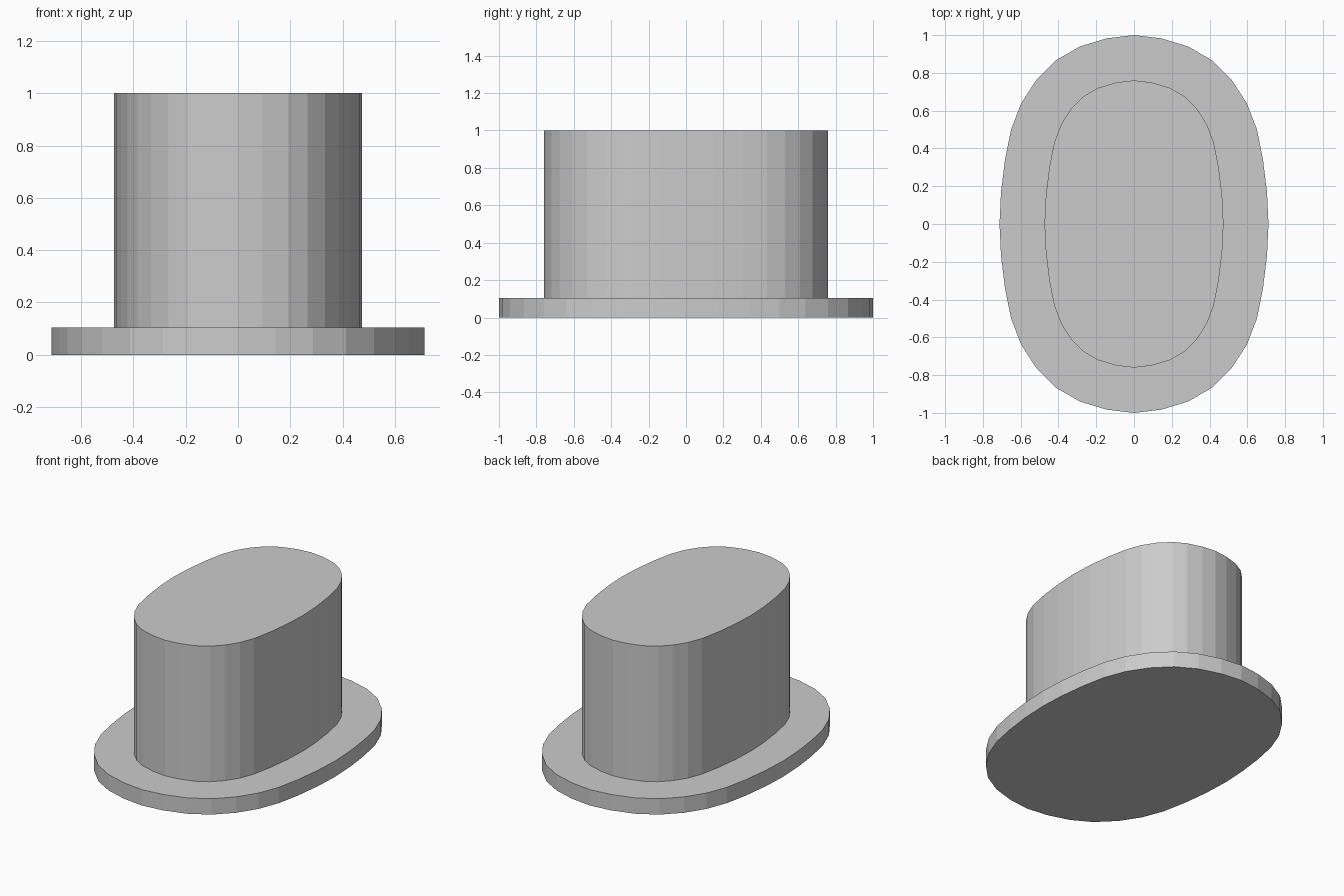
import bpy, bmesh
from mathutils import Vector

if "Cube" in bpy.data.objects:
    bpy.data.objects.remove(bpy.data.objects["Cube"])

# Quarter outline of the oval brim, mirrored to the full loop
QUARTER = [(0.712, 0), (0.704, 0.17), (0.683, 0.34), (0.651, 0.5), (0.598, 0.638),
           (0.519, 0.76), (0.413, 0.867), (0.286, 0.94), (0.143, 0.983), (0, 1)]
BRIM_TOP, CROWN_TOP, BRIM_WIDTH = 0.105, 1.0, 0.238

half = QUARTER + [(-x, y) for x, y in QUARTER[-2::-1]]
outline = half + [(x, -y) for x, y in half[-2:0:-1]]


def raise_face(bm, face, height):
    """Extrude a face straight up and return the new top face."""
    geom = bmesh.ops.extrude_face_region(bm, geom=[face], use_keep_orig=False)["geom"]
    top = next(g for g in geom if isinstance(g, bmesh.types.BMFace))
    bmesh.ops.translate(bm, verts=top.verts[:], vec=Vector((0, 0, height)))
    if face.is_valid:
        bmesh.ops.delete(bm, geom=[face], context='FACES_ONLY')
    return top


bm = bmesh.new()
base = bm.faces.new([bm.verts.new((x, y, 0)) for x, y in outline])

# Brim slab
top = raise_face(bm, base, BRIM_TOP)

# Crown rising from the inset brim
bmesh.ops.inset_region(bm, faces=[top], thickness=BRIM_WIDTH, use_even_offset=True)
raise_face(bm, top, CROWN_TOP - BRIM_TOP)

# Closed underside
bm.verts.ensure_lookup_table()
bmesh.ops.holes_fill(bm, edges=[e for e in bm.edges if e.is_boundary], sides=0)
bmesh.ops.recalc_face_normals(bm, faces=bm.faces[:])

mesh = bpy.data.meshes.new("top_hat")
bm.to_mesh(mesh)
bm.free()
bpy.context.collection.objects.link(bpy.data.objects.new("top_hat", mesh))
